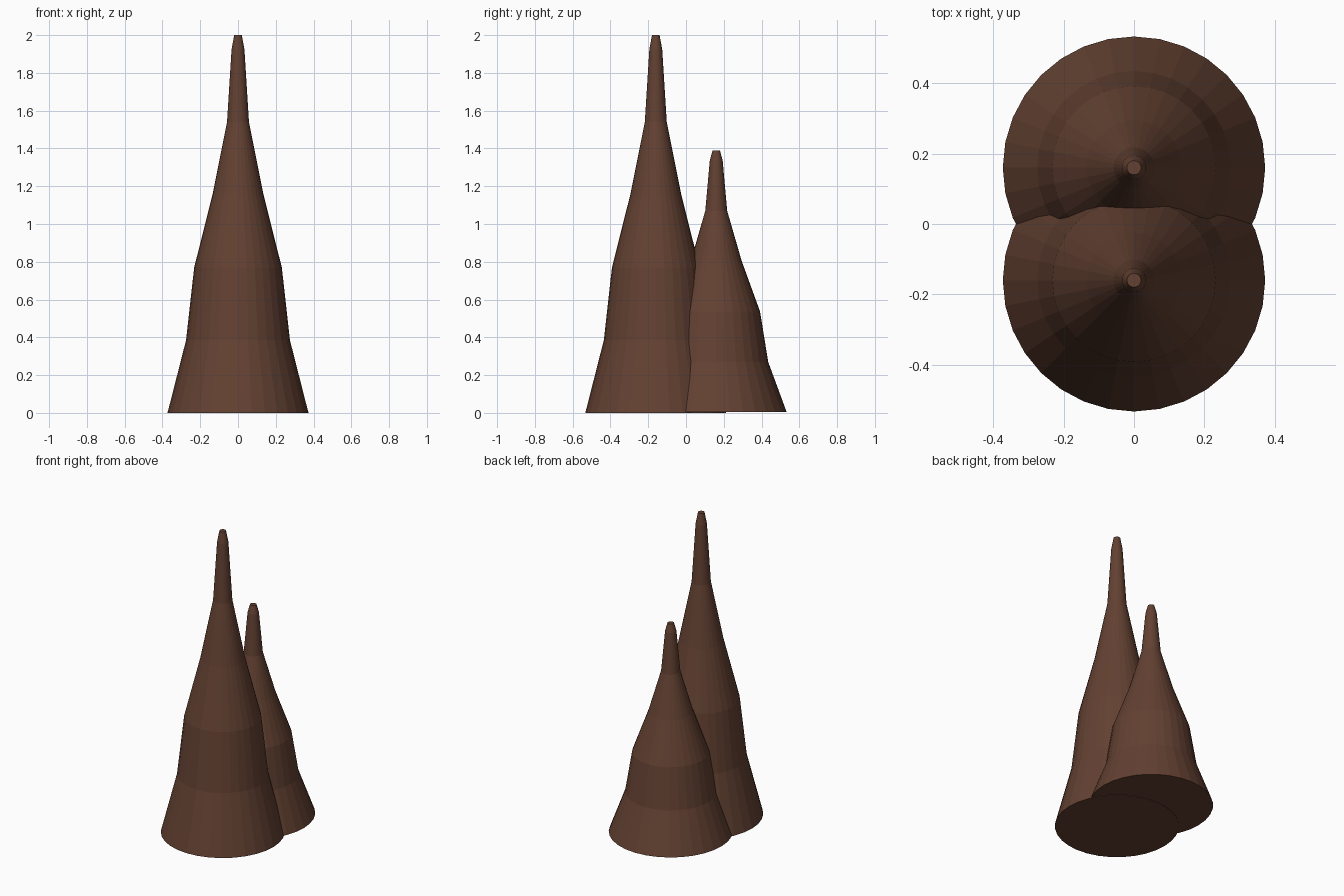
import bpy, bmesh, math

if "Cube" in bpy.data.objects:
    bpy.data.objects.remove(bpy.data.objects["Cube"])

SIDES = 32
# radius, height of the tall spire; the short one is squashed in height
PROFILE = [(0.373, 0), (0.275, 0.385), (0.232, 0.77), (0.135, 1.155),
           (0.058, 1.54), (0.034, 1.925), (0.02, 2.0)]

brown = bpy.data.materials.new("brown rock")
brown.diffuse_color = (0.125, 0.053, 0.032, 1)
brown.use_nodes = True
brown.node_tree.nodes["Principled BSDF"].inputs["Base Color"].default_value = brown.diffuse_color


def spire(name, y, base, stretch):
    """Turn the profile around z into a closed faceted cone."""
    bm = bmesh.new()
    rings = []
    for r, z in PROFILE:
        rings.append([bm.verts.new((r * math.cos(2 * math.pi * i / SIDES),
                                    y + r * math.sin(2 * math.pi * i / SIDES),
                                    base + z * stretch)) for i in range(SIDES)])
    for lo, hi in zip(rings, rings[1:]):
        for i in range(SIDES):
            j = (i + 1) % SIDES
            bm.faces.new((lo[i], lo[j], hi[j], hi[i]))
    bm.faces.new(rings[0][::-1])
    bm.faces.new(rings[-1])
    me = bpy.data.meshes.new(name)
    bm.to_mesh(me)
    bm.free()
    me.materials.append(brown)
    bpy.context.collection.objects.link(bpy.data.objects.new(name, me))


# Tall spire in front, short spire behind
spire("tall_spire", -0.16, 0, 1)
spire("short_spire", 0.16, 0.004, 0.692)
